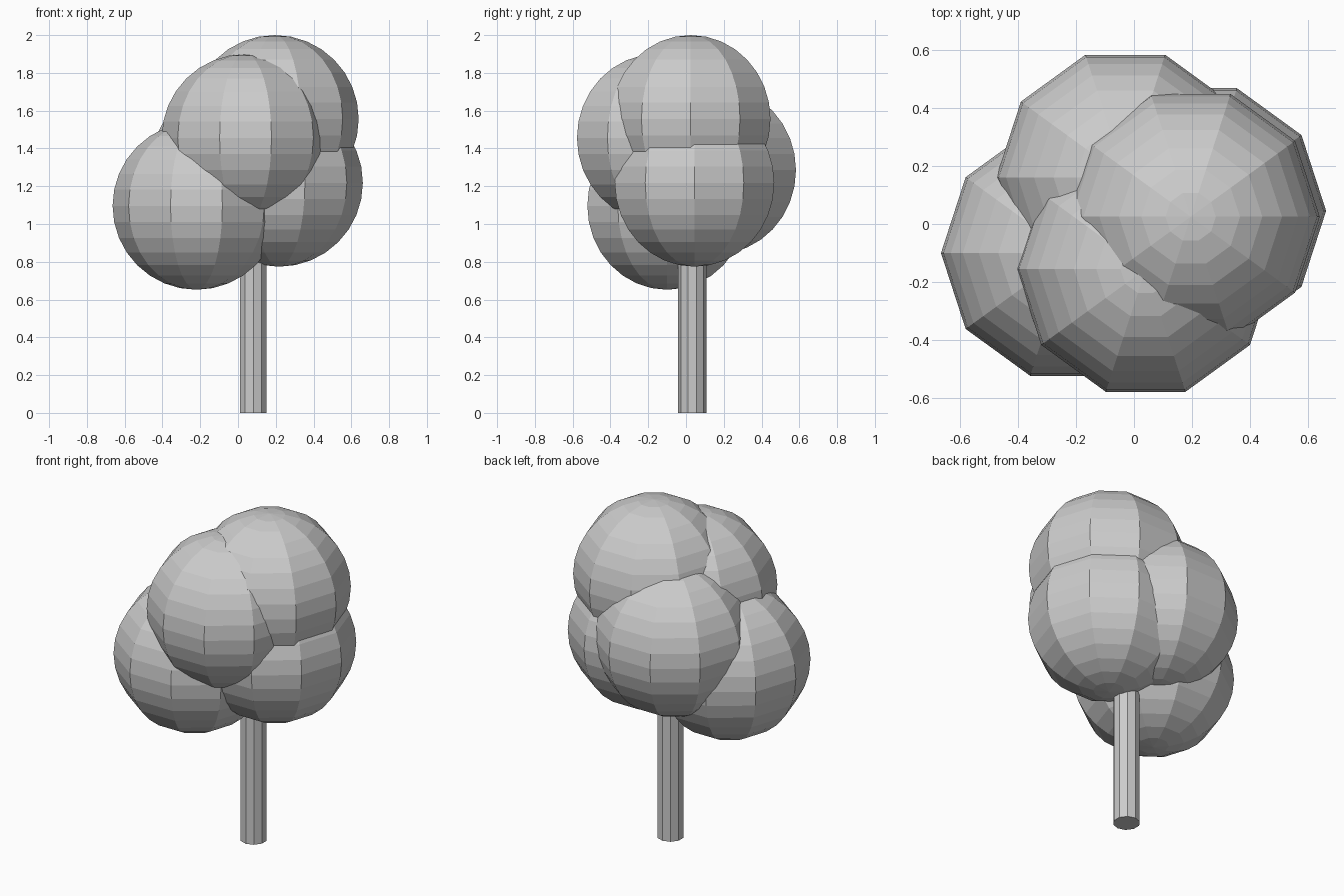
import bpy
from math import radians

if "Cube" in bpy.data.objects:
    bpy.data.objects.remove(bpy.data.objects["Cube"])

RADIUS = 0.444
SIDES = 10


def foliage(name, location):
    # Flat-faced ball with a corner pointing straight to the front and back
    bpy.ops.mesh.primitive_uv_sphere_add(
        segments=SIDES, ring_count=16, radius=RADIUS,
        location=location, rotation=(0, 0, radians(18)))
    bpy.context.object.name = name


# Leaf clusters
for name, loc in {
    "foliage_top": (0.195, 0.025, 1.556),
    "foliage_front": (0.04, -0.155, 1.456),
    "foliage_left": (-0.22, -0.10, 1.096),
    "foliage_back": (-0.03, 0.16, 1.285),
    "foliage_right": (0.217, 0.045, 1.218),
}.items():
    foliage(name, loc)

# Trunk, running up into the leaf clusters
TRUNK_HEIGHT = 1.1
bpy.ops.mesh.primitive_cylinder_add(
    vertices=SIDES, radius=0.0745, depth=TRUNK_HEIGHT,
    location=(0.081, 0.033, TRUNK_HEIGHT / 2))
bpy.context.object.name = "trunk"
